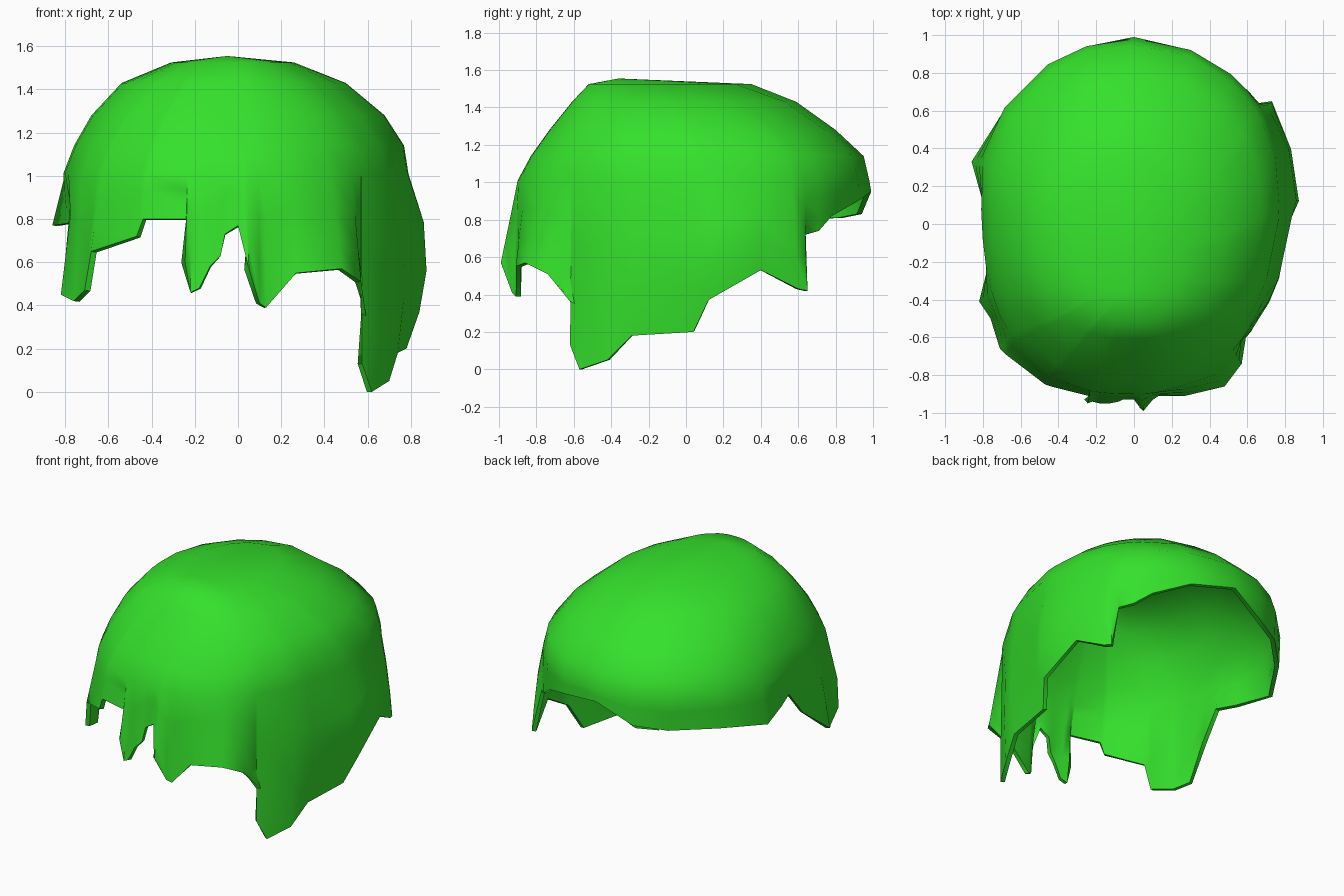
import bpy, bmesh, math
from mathutils import Vector

cube = bpy.data.objects.get("Cube")
if cube:
    bpy.data.objects.remove(cube)

# Ragged lower edge, counter-clockwise from the front middle
RIM = [
    (0, -.93, .77), (.03, -.97, .65), (.05, -.99, .57), (.1, -.93, .41), (.13, -.91, .39),
    (.27, -.91, .55), (.48, -.86, .57), (.57, -.74, .51), (.57, -.61, .35), (.575, -.62, .13),
    (.62, -.57, 0), (.7, -.42, .05), (.74, -.29, .18), (.78, .04, .2), (.84, .12, .37),
    (.81, .4, .53), (.75, .6, .43), (.73, .65, .42), (.66, .64, .72), (.6, .71, .74),
    (.5, .78, .82), (.3, .92, .9), (0, .99, .95), (-.25, .94, .83), (-.45, .84, .81),
    (-.68, .61, .8), (-.86, .33, .77), (-.79, .08, .78), (-.75, -.06, .8), (-.76, -.2, .62),
    (-.82, -.41, .45), (-.76, -.5, .42), (-.71, -.66, .47), (-.68, -.69, .65),
    (-.47, -.85, .72), (-.44, -.86, .8), (-.24, -.91, .8), (-.245, -.95, .6),
    (-.22, -.94, .46), (-.18, -.95, .48), (-.13, -.95, .58), (-.08, -.94, .63),
    (-.06, -.93, .73),
]

# Dome levels: height, centre y, left reach, right reach, front y, back y
LEVELS = [
    (1.525, -.1, .26, .31, -.52, .35),
    (1.43, 0, .5, .54, -.61, .59),
    (1.28, .1, .68, .68, -.73, .8),
    (1.14, .17, .77, .76, -.83, .95),
    (1.01, .2, .79, .81, -.9, .98),
]
CENTRE = .2


def dome_point(level, angle):
    """Point on one egg-shaped level of the dome."""
    z, middle, left, right, front, back = level
    c, s = math.cos(angle), math.sin(angle)
    a = left if c > 0 else right
    b = back - middle if s > 0 else middle - front
    n = 2 if s > 0 else 2.2 if c > 0 else 2.6
    r = (abs(c / a) ** n + abs(s / b) ** n) ** (-1 / n)
    return Vector((r * c, middle + r * s, z))


def column(rim, angle):
    """Points running from the crown down to one rim point."""
    points = [dome_point(level, angle) for level in LEVELS]
    start, end = points[-1], Vector(rim)
    fullness = .06 * max(0, math.cos(2 * angle + .3)) if rim[0] > 0 else 0
    for t in (.35, .7):
        bulge = Vector((fullness * math.sin(math.pi * t), 0, 0))
        points.append(start.lerp(end, t) + bulge)
    return points + [end]


# Crown shell, one column of faces per rim point
bm = bmesh.new()
apex = bm.verts.new((-.05, -.36, 1.555))
columns = []
angle = -math.pi / 2
for rim in RIM:
    turn = math.atan2(rim[1] - CENTRE, rim[0])
    turn = (turn + math.pi / 2) % math.tau - math.pi / 2
    angle = max(angle, turn)
    columns.append([bm.verts.new(p) for p in column(rim, angle)])
for a, b in zip(columns, columns[1:] + columns[:1]):
    bm.faces.new((apex, a[0], b[0]))
    for i in range(len(a) - 1):
        bm.faces.new((a[i], a[i + 1], b[i + 1], b[i]))
bmesh.ops.remove_doubles(bm, verts=bm.verts[:], dist=.004)

mesh = bpy.data.meshes.new("hair_cap")
bm.to_mesh(mesh)
bm.free()
cap = bpy.data.objects.new("hair_cap", mesh)
bpy.context.collection.objects.link(cap)

# Thin wall with an inner surface
wall = cap.modifiers.new("wall", 'SOLIDIFY')
wall.thickness = .028
wall.offset = -1

# Single flat colour
green = bpy.data.materials.new("bright green")
green.use_nodes = True
colour = (.035, .75, .025, 1)
green.diffuse_color = colour
green.node_tree.nodes["Principled BSDF"].inputs["Base Color"].default_value = colour
mesh.materials.append(green)

bpy.context.view_layer.objects.active = cap
cap.select_set(True)
bpy.ops.object.modifier_apply(modifier="wall")
bpy.ops.object.shade_smooth_by_angle(angle=math.radians(50))
